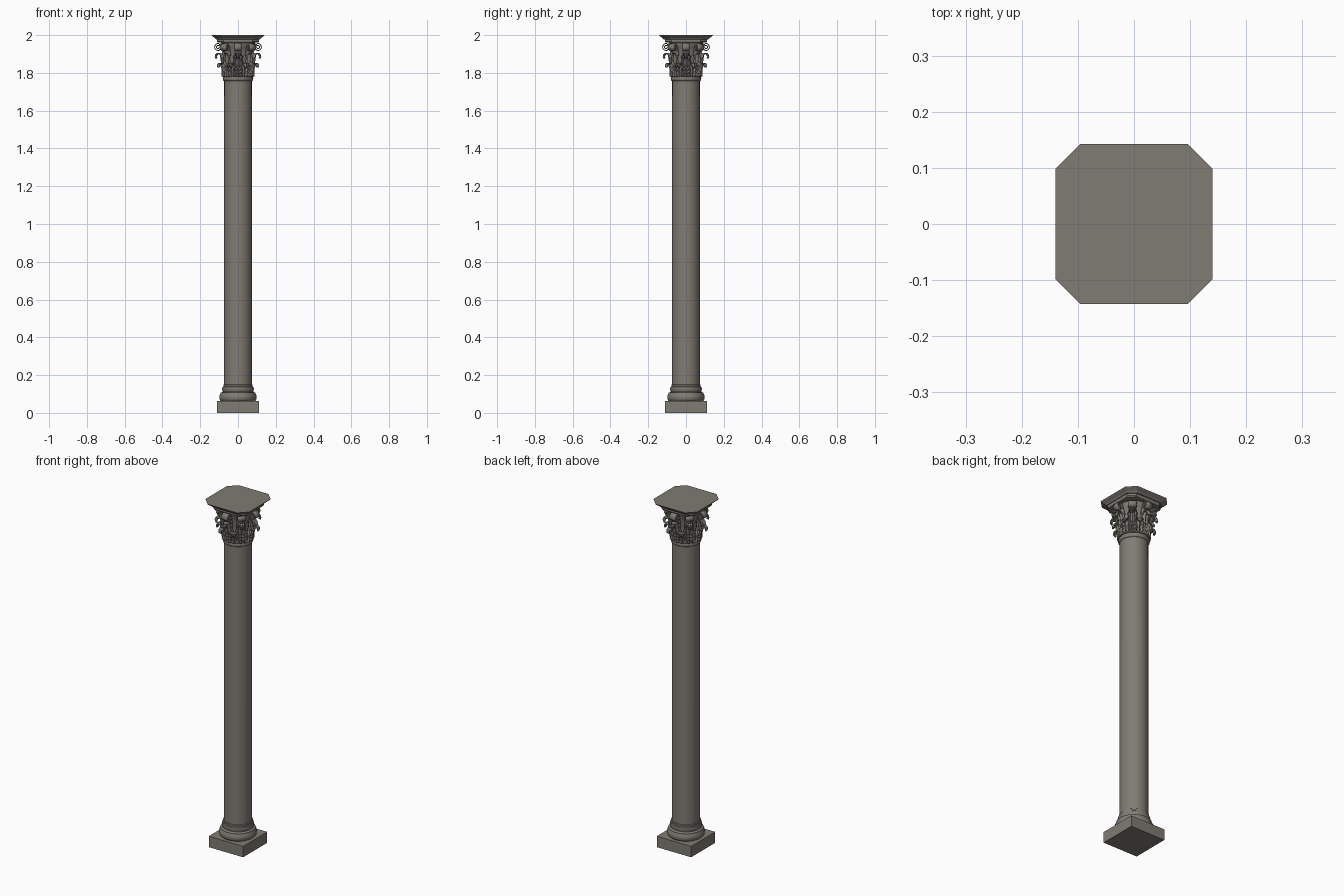
import bpy, bmesh, math

if "Cube" in bpy.data.objects:
    bpy.data.objects.remove(bpy.data.objects["Cube"])

stone = bpy.data.materials.new("warm grey stone")
stone.diffuse_color = (0.215, 0.2, 0.175, 1)
stone.use_nodes = True
stone.node_tree.nodes["Principled BSDF"].inputs["Base Color"].default_value = stone.diffuse_color


def finish(name, bm, smooth=None, thick=0):
    bmesh.ops.recalc_face_normals(bm, faces=bm.faces)
    me = bpy.data.meshes.new(name)
    bm.to_mesh(me)
    bm.free()
    me.materials.append(stone)
    ob = bpy.data.objects.new(name, me)
    bpy.context.collection.objects.link(ob)
    if thick:
        mod = ob.modifiers.new("thickness", "SOLIDIFY")
        mod.thickness = thick
        mod.offset = 0
    if smooth:
        bpy.ops.object.select_all(action="DESELECT")
        ob.select_set(True)
        bpy.context.view_layer.objects.active = ob
        bpy.ops.object.shade_smooth_by_angle(angle=math.radians(smooth))
    return ob


def loft(name, rings, smooth=None):
    """Skin a stack of closed rings and cap both ends."""
    bm = bmesh.new()
    rows = [[bm.verts.new(p) for p in ring] for ring in rings]
    n = len(rows[0])
    for a, b in zip(rows, rows[1:]):
        for i in range(n):
            j = (i + 1) % n
            bm.faces.new((a[i], a[j], b[j], b[i]))
    bm.faces.new(rows[0][::-1])
    bm.faces.new(rows[-1])
    return finish(name, bm, smooth)


def lathe(name, profile, n=48):
    return loft(name, [[(r * math.cos(2 * math.pi * i / n), r * math.sin(2 * math.pi * i / n), z)
                        for i in range(n)] for r, z in profile], 35)


def octagon(hx, hy, cut, z):
    q = [(hx, hy - cut), (hx - cut, hy), (cut - hx, hy), (-hx, hy - cut),
         (-hx, cut - hy), (cut - hx, -hy), (hx - cut, -hy), (hx, cut - hy)]
    return [(x, y, z) for x, y in q]


def sheets(name, func, nu, nt, angles, thick):
    """Curved sheets func(u, t) -> radius, sideways, height, repeated round the axis."""
    bm = bmesh.new()
    for deg in angles:
        c, s = math.cos(math.radians(deg)), math.sin(math.radians(deg))
        grid = []
        for k in range(nt + 1):
            row = []
            for i in range(nu + 1):
                r, w, z = func(2 * i / nu - 1, k / nt)
                row.append(bm.verts.new((r * c - w * s, r * s + w * c, z)))
            grid.append(row)
        for k in range(nt):
            for i in range(nu):
                bm.faces.new((grid[k][i], grid[k][i + 1], grid[k + 1][i + 1], grid[k + 1][i]))
    return finish(name, bm, 50, thick)


# Square plinth
loft("plinth", [[(-.11, -.11, z), (.11, -.11, z), (.11, .11, z), (-.11, .11, z)] for z in (0, .063)])

# Moulded base, shaft and neck ring
lathe("base_moulding", [(.088, .06), (.094, .066), (.098, .074), (.099, .084), (.097, .094), (.092, .102),
                        (.092, .107), (.086, .109), (.081, .113), (.081, .117), (.083, .121), (.084, .128),
                        (.082, .136), (.078, .139), (.078, .148), (.074, .151)])
lathe("shaft", [(.074, .148), (.074, .8), (.073, 1.765)])
lathe("neck_ring", [(.073, 1.757), (.077, 1.759), (.080, 1.764), (.081, 1.770), (.080, 1.776), (.076, 1.782)])

# Bell of the capital
lathe("capital_bell", [(.07, 1.775), (.071, 1.84), (.076, 1.9), (.085, 1.935), (.093, 1.948),
                       (.093, 1.957), (.085, 1.966)])


# Acanthus leaves: rise along the bell, then curl outwards and down
def leaf(base_r, z0, height, reach, half_width):
    def f(u, t):
        if t < .6:
            k = t / .6
            r = base_r + .010 * k * k
            z = z0 + height * k
        else:
            a = (t - .6) / .4 * math.radians(215)
            r = base_r + .010 + reach * (1 - math.cos(a)) / 2
            z = z0 + height + reach * .55 * math.sin(a)
        lobes = 1 - .28 * abs(math.sin(t * math.pi * 5))
        taper = 1 if t < .55 else 1 - .65 * (t - .55) / .45
        w = u * half_width * taper * (lobes if abs(u) > .6 else 1)
        rib = .006 * math.cos(u * math.pi * 2.5) * (1 - .4 * t)
        return r + rib - w * w / (2 * base_r), w, z
    return f


eight = [45 * i for i in range(8)]
sheets("lower_leaves", leaf(.077, 1.78, .058, .024, .031), 10, 20, [a + 22.5 for a in eight], .005)
sheets("upper_leaves", leaf(.078, 1.78, .107, .029, .028), 10, 26, eight, .005)


# Scrolls: a stalk leading into a spiral ribbon
def scroll(cr, cz, size, half_width, start_r, start_z):
    def f(u, t):
        if t < .25:
            k = t / .25
            r = start_r + (cr - start_r) * k
            z = start_z + (cz + size - start_z) * math.sin(k * math.pi / 2)
        else:
            k = (t - .25) / .75
            a = math.pi / 2 - k * math.pi * 3.4
            rad = size * (1 - .8 * k)
            r, z = cr + rad * math.cos(a), cz + rad * math.sin(a)
        return r, u * half_width, z
    return f


sheets("main_scrolls", scroll(.105, 1.935, .021, .019, .076, 1.89), 2, 40, [0, 90, 180, 270], .005)
sheets("small_scrolls", scroll(.097, 1.934, .018, .022, .076, 1.89), 2, 40, [45, 135, 225, 315], .005)

# Abacus with cut corners, flaring to the top
loft("abacus_lower", [octagon(.108, .108, .034, 1.96), octagon(.112, .112, .036, 1.966),
                      octagon(.112, .112, .036, 1.979)])
loft("abacus_upper", [octagon(.116, .118, .037, 1.977), octagon(.122, .125, .039, 1.985),
                      octagon(.138, .141, .045, 1.996), octagon(.14, .143, .045, 2.0)])
